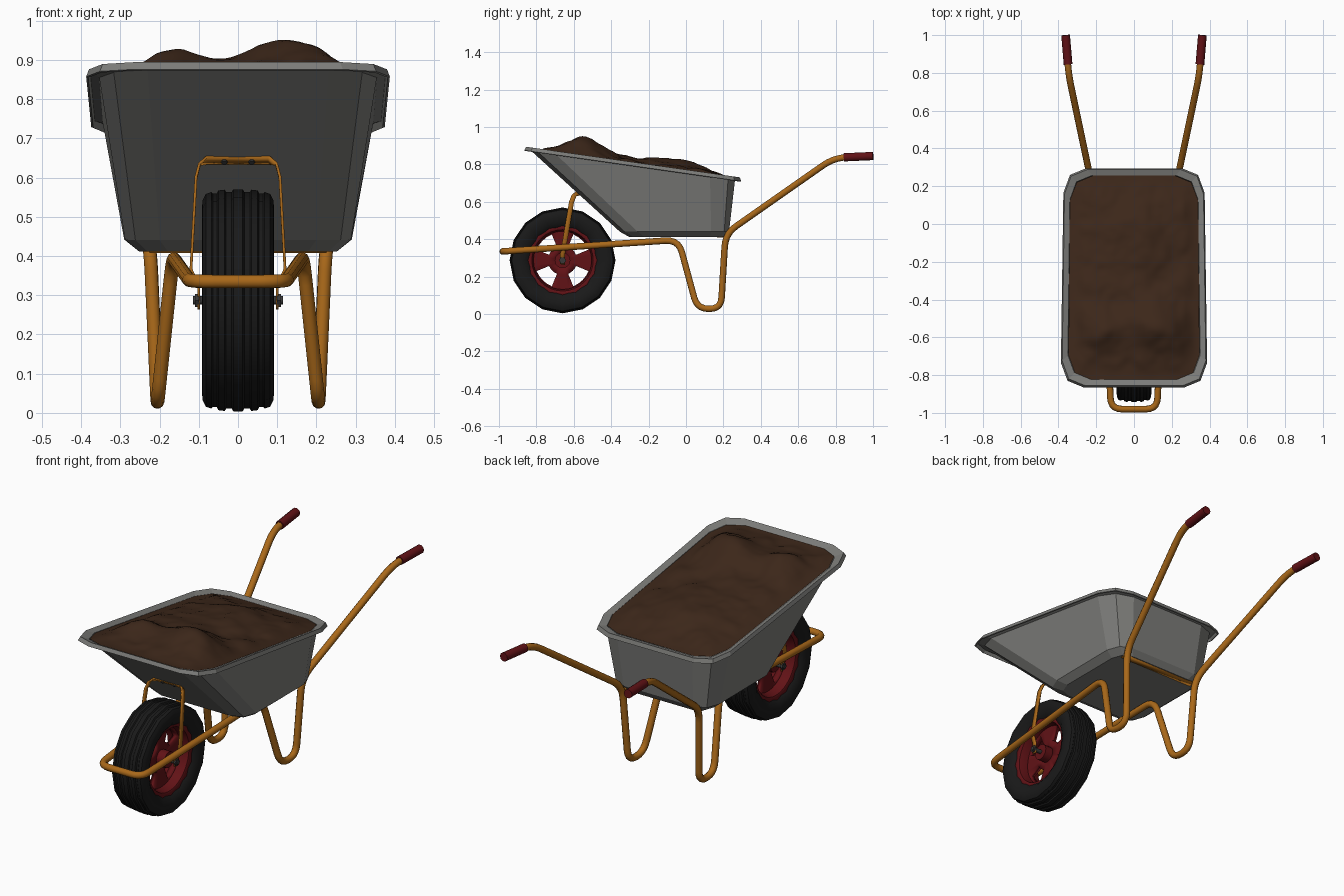
import bpy, bmesh, math
from mathutils import Vector, noise

if "Cube" in bpy.data.objects:
    bpy.data.objects.remove(bpy.data.objects["Cube"])

COLORS = {
    "orange": (0.40, 0.14, 0.01, 1), "red": (0.12, 0.006, 0.008, 1),
    "rubber": (0.01, 0.01, 0.01, 1), "soil": (0.045, 0.02, 0.01, 1),
    "steel": (0.2, 0.2, 0.19, 1), "dark": (0.04, 0.04, 0.04, 1)}
MATS = {}
for key, col in COLORS.items():
    MATS[key] = bpy.data.materials.new(key)
    MATS[key].diffuse_color = col


def activate(ob):
    bpy.ops.object.select_all(action='DESELECT')
    ob.select_set(True)
    bpy.context.view_layer.objects.active = ob


def finish(ob, mat, smooth=40):
    ob.data.materials.clear()
    ob.data.materials.append(MATS[mat])
    if smooth:
        activate(ob)
        bpy.ops.object.shade_smooth_by_angle(angle=math.radians(smooth))
    return ob


def mesh_object(name, verts, faces, mat, smooth=40, thick=0, offset=0):
    bm = bmesh.new()
    vs = [bm.verts.new(v) for v in verts]
    for f in faces:
        bm.faces.new([vs[i] for i in f])
    bmesh.ops.recalc_face_normals(bm, faces=bm.faces)
    me = bpy.data.meshes.new(name)
    bm.to_mesh(me)
    bm.free()
    ob = bpy.data.objects.new(name, me)
    bpy.context.collection.objects.link(ob)
    finish(ob, mat, smooth)
    if thick:
        mod = ob.modifiers.new("thickness", 'SOLIDIFY')
        mod.thickness, mod.offset = thick, offset
    return ob


def fillet(pts, r, steps=5):
    """Round the inner corners of a polyline."""
    pts = [Vector(p) for p in pts]
    out = [pts[0]]
    for a, p, b in zip(pts, pts[1:], pts[2:]):
        u, v = a - p, b - p
        d = min(r, u.length * 0.48, v.length * 0.48)
        s, e = p + u.normalized() * d, p + v.normalized() * d
        for i in range(steps + 1):
            t = i / steps
            out.append(s * (1 - t) ** 2 + p * 2 * t * (1 - t) + e * t * t)
    return out + [pts[-1]]


def tube(name, pts, radius, mat, res=3):
    cu = bpy.data.curves.new(name, 'CURVE')
    cu.dimensions = '3D'
    cu.bevel_depth, cu.bevel_resolution, cu.use_fill_caps = radius, res, True
    sp = cu.splines.new('POLY')
    sp.points.add(len(pts) - 1)
    for q, p in zip(sp.points, pts):
        q.co = (*p, 1)
    ob = bpy.data.objects.new(name, cu)
    bpy.context.collection.objects.link(ob)
    activate(ob)
    bpy.ops.object.convert(target='MESH')
    return finish(bpy.context.object, mat, 50)


def mirror_path(half):
    """Half path starting on x = 0 -> full symmetric path."""
    return [(-x, y, z) for x, y, z in reversed(half[1:])] + list(half)


WY, WZ = -0.66, 0.287  # wheel centre


def revolve(name, profile, n, mat, closed=False, skip=lambda ring, seg: False, **kw):
    """Spin an (x, radius) profile round the axle."""
    m = len(profile)
    verts, faces = [], []
    for s in range(n):
        a = 2 * math.pi * s / n
        verts += [(x, WY + r * math.sin(a), WZ + r * math.cos(a)) for x, r in profile]
    for s in range(n):
        t = (s + 1) % n
        for i in range(m if closed else m - 1):
            j = (i + 1) % m
            if not skip(i, s):
                faces.append((s * m + i, s * m + j, t * m + j, t * m + i))
    return mesh_object(name, verts, faces, mat, **kw)


# tray: stacked chamfered loops, sloping rim with folded lip
def rim(y):
    return 0.895 - 0.143 * (y + 0.86)


def loop(yf, yb, wf, wb, c, z):
    half = [(wf - .12 * c, yf), (wf - .035 * c, yf + .035 * c), (wf, yf + .13 * c),
            (wb, yb - .13 * c), (wb - .035 * c, yb - .035 * c), (wb - .12 * c, yb)]
    return [(x, y, z(y)) for x, y in half + [(-x, y) for x, y in reversed(half)]]


loops = [
    loop(-.30, .205, .25, .25, .6, lambda y: .417),
    loop(-.35, .225, .283, .285, .7, lambda y: .445),
    loop(-.825, .258, .35, .34, 1, lambda y: rim(y) - .012),
    loop(-.855, .288, .38, .368, 1, rim),
    loop(-.865, .295, .387, .374, 1, lambda y: rim(y) - .02)]
N = 12
faces = [tuple(range(N))]
for k in range(len(loops) - 1):
    for i in range(N):
        j = (i + 1) % N
        faces.append((k * N + i, k * N + j, k * N + N + j, k * N + N + i))
mesh_object("tray", [p for l in loops for p in l], faces, "steel", smooth=0, thick=.006, offset=-1)

# soil heap: grid following the tray outline, with mounds and noise
MOUNDS = [(.07, -.52, .095, .11, .13), (-.17, -.55, .065, .10, .13), (.2, -.58, .06, .08, .12),
          (0, -.04, .05, .2, .16), (-.05, -.3, .02, .2, .1)]
NX, NY = 40, 60


def soil_point(u, v):
    y = -.823 + 1.079 * v
    end = min(y + .823, .256 - y)
    cut = .12 - end * .085 / .035 if end < .035 else max(0, .035 * (.13 - end) / .095)
    x = u * (.348 - .01 * v - cut)
    edge = min(1, (1 - abs(u)) / .25, v / .1, (1 - v) / .1)
    edge = edge * edge * (3 - 2 * edge)
    h = sum(a * math.exp(-((x - mx) / sx) ** 2 - ((y - my) / sy) ** 2) for mx, my, a, sx, sy in MOUNDS)
    h += .012 + .018 * noise.noise(Vector((x * 8, y * 8, 3))) + .006 * noise.noise(Vector((x * 22, y * 22, 7)))
    return (x, y, rim(y) - .012 + h * edge)


verts = [soil_point(2 * i / NX - 1, j / NY) for j in range(NY + 1) for i in range(NX + 1)]
W = NX + 1
faces = [(j * W + i, j * W + i + 1, j * W + W + i + 1, j * W + W + i) for j in range(NY) for i in range(NX)]
mesh_object("soil", verts, faces, "soil", smooth=60)

# frame: one bent tube making front bar, side rails, legs and handles
half = [(0, -.98, .335), (.122, -.98, .335), (.166, -.04, .397), (.205, .06, .028),
        (.206, .187, .028), (.224, .211, .43), (.346, .79, .835), (.362, .997, .845)]
tube("frame", fillet(mirror_path(half), .07), .0175, "orange")

# rear cross strap under the tray, with tabs on the back wall
strap = [(0, .185, .412), (.225, .185, .412)]
sv = [(x, y + d, z) for x, y, z in mirror_path(strap) for d in (-.018, .018)]
mesh_object("cross_strap", sv, [(0, 1, 3, 2), (2, 3, 5, 4)], "orange", thick=.008)

# front brace: flat strap from axle over the wheel to the tray
brace = [(0, -.575, .645), (.078, -.58, .645), (.098, -.598, .634), (.107, -.612, .60),
         (.12, -.652, .365), (.1, -.66, .32), (.1, -.66, .265)]
bv = []
for x, y, z in mirror_path(brace):
    w = Vector((0, -.0095, .009)) if abs(x) < .09 and z > .5 else Vector((0, -.013, .002))
    bv += [Vector((x, y, z)) - w, Vector((x, y, z)) + w]
mesh_object("wheel_brace", bv, [(2 * i, 2 * i + 1, 2 * i + 3, 2 * i + 2) for i in range(len(bv) // 2 - 1)],
            "orange", thick=.007)

for side, s in (("left", -1), ("right", 1)):
    tube(side + "_grip", [(s * .349, .845, .838), (s * .362, 1.0, .845)], .023, "red")
    tube(side + "_axle_nut", [(s * .1, WY, WZ), (s * .11, WY, WZ)], .019, "dark", 1)
    tube(side + "_brace_bolt", [(s * .035, -.565, .655), (s * .035, -.582, .637)], .008, "dark", 1)

# wheel: grooved tyre, rim barrel, pierced disc, hub and axle
tread = [(.012, .283), (.016, .276), (.03, .276), (.034, .282), (.05, .28), (.054, .272), (.064, .272),
         (.068, .276), (.082, .271), (.09, .255), (.092, .235), (.086, .205), (.072, .185), (.064, .177)]
revolve("tyre", [(-x, r) for x, r in reversed(tread)] + tread, 16, "rubber", closed=True, smooth=35)
barrel = [(.03, .158), (.06, .166), (.07, .187)]
revolve("wheel_rim", [(-x, r) for x, r in reversed(barrel)] + barrel, 32, "red", thick=.005)
revolve("wheel_disc", [(.0, .03), (.0, .078), (.0, .15), (.0, .162)], 32, "red",
        skip=lambda ring, seg: ring == 1 and 2 <= seg % 8 < 6, thick=.03)
tube("wheel_hub", [(-.06, WY, WZ), (.06, WY, WZ)], .042, "red", 4)
tube("axle", [(-.115, WY, WZ), (.115, WY, WZ)], .011, "dark")

for m in bpy.data.materials:
    if m.users and not m.is_grease_pencil:
        m.use_nodes = True
        m.node_tree.nodes["Principled BSDF"].inputs["Base Color"].default_value = m.diffuse_color
